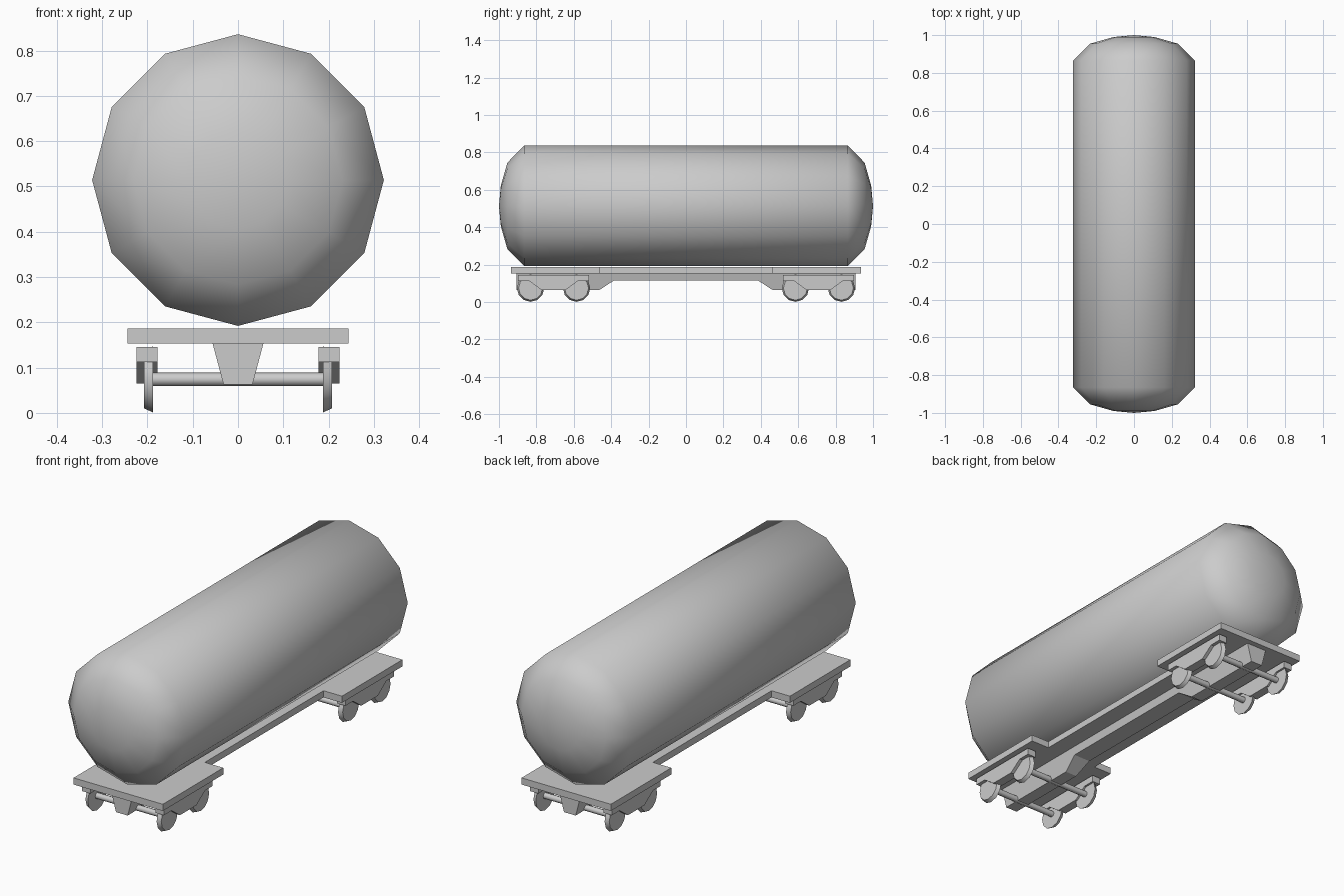
import bpy
import bmesh
import math

if "Cube" in bpy.data.objects:
    bpy.data.objects.remove(bpy.data.objects["Cube"])


def finish(name, bm, smooth_angle=None):
    bmesh.ops.recalc_face_normals(bm, faces=bm.faces)
    mesh = bpy.data.meshes.new(name)
    bm.to_mesh(mesh)
    bm.free()
    obj = bpy.data.objects.new(name, mesh)
    bpy.context.collection.objects.link(obj)
    if smooth_angle:
        bpy.ops.object.select_all(action='DESELECT')
        obj.select_set(True)
        bpy.context.view_layer.objects.active = obj
        bpy.ops.object.shade_smooth_by_angle(angle=math.radians(smooth_angle))
    return obj


def lathe(name, profile, place, sides, smooth_angle):
    """Revolve (distance, radius) points; place(d, a, b) gives world coordinates."""
    bm = bmesh.new()
    rings = []
    for d, r in profile:
        if r == 0:
            rings.append([bm.verts.new(place(d, 0, 0))])
        else:
            rings.append([bm.verts.new(place(d, r * math.sin(math.tau * i / sides),
                                             r * math.cos(math.tau * i / sides)))
                          for i in range(sides)])
    for low, high in zip(rings, rings[1:]):
        for i in range(sides):
            j = (i + 1) % sides
            corners = [low[i % len(low)], low[j % len(low)],
                       high[j % len(high)], high[i % len(high)]]
            bm.faces.new(list(dict.fromkeys(corners)))
    for ring in (rings[0], rings[-1]):
        if len(ring) > 1:
            bm.faces.new(ring)
    return finish(name, bm, smooth_angle)


def prism(name, outline, lo, hi, place):
    """Extrude a 2D outline between two offsets."""
    bm = bmesh.new()
    a = [bm.verts.new(place(u, v, lo)) for u, v in outline]
    b = [bm.verts.new(place(u, v, hi)) for u, v in outline]
    bm.faces.new(a)
    bm.faces.new(b)
    for i in range(len(a)):
        j = (i + 1) % len(a)
        bm.faces.new((a[i], a[j], b[j], b[i]))
    return finish(name, bm)


# Tank with domed ends
half = [(0.865, 0.322), (0.955, 0.231), (0.99, 0.108), (1.0, 0)]
tank = [(-d, r) for d, r in reversed(half)] + half
lathe("tank", tank, lambda d, a, b: (a, d, 0.514 + b), 12, 80)

# Deck: wide platforms at both ends, narrow walkway between
W, N, L, S = 0.244, 0.143, 0.935, 0.463
deck = [(-W, -L), (W, -L), (W, -S), (N, -S), (N, S), (W, S),
        (W, L), (-W, L), (-W, S), (-N, S), (-N, -S), (-W, -S)]
prism("deck", deck, 0.153, 0.186, lambda u, v, w: (u, v, w))

# Centre sill: tapered section, shallower in the middle
bm = bmesh.new()
sections = []
for y, z in ((-0.907, 0.063), (-0.465, 0.063), (-0.385, 0.115),
             (0.385, 0.115), (0.465, 0.063), (0.907, 0.063)):
    w = 0.032 + (z - 0.063) * 0.267
    sections.append([bm.verts.new(c) for c in (
        (-0.056, y, 0.153), (0.056, y, 0.153), (w, y, z), (-w, y, z))])
for s, t in zip(sections, sections[1:]):
    for i in range(4):
        j = (i + 1) % 4
        bm.faces.new((s[i], s[j], t[j], t[i]))
bm.faces.new(sections[0])
bm.faces.new(sections[-1])
finish("centre_sill", bm)

# Bogies: side frames, wheels and axles
frame = [(-0.19, 0.145), (0.19, 0.145), (0.19, 0.112), (0.13, 0.112),
         (0.065, 0.065), (-0.065, 0.065), (-0.13, 0.112), (-0.19, 0.112)]
for end, centre in (("front", -0.708), ("back", 0.708)):
    for side, sx in (("left", -1), ("right", 1)):
        prism(f"{end}_{side}_side_frame", frame, 0.178 * sx, 0.224 * sx,
              lambda u, v, w: (w, centre + u, v))
    for n, offset in enumerate((-0.123, 0.123), 1):
        y = centre + offset

        def place(d, a, b):
            return (d, y + a, 0.074 + b)

        lathe(f"{end}_axle_{n}", [(-0.19, 0.015), (0.19, 0.015)], place, 8, 50)
        for side, sx in (("left", -1), ("right", 1)):
            lathe(f"{end}_{side}_wheel_{n}",
                  [(0.188 * sx, 0.073), (0.207 * sx, 0.064)], place, 12, 40)
